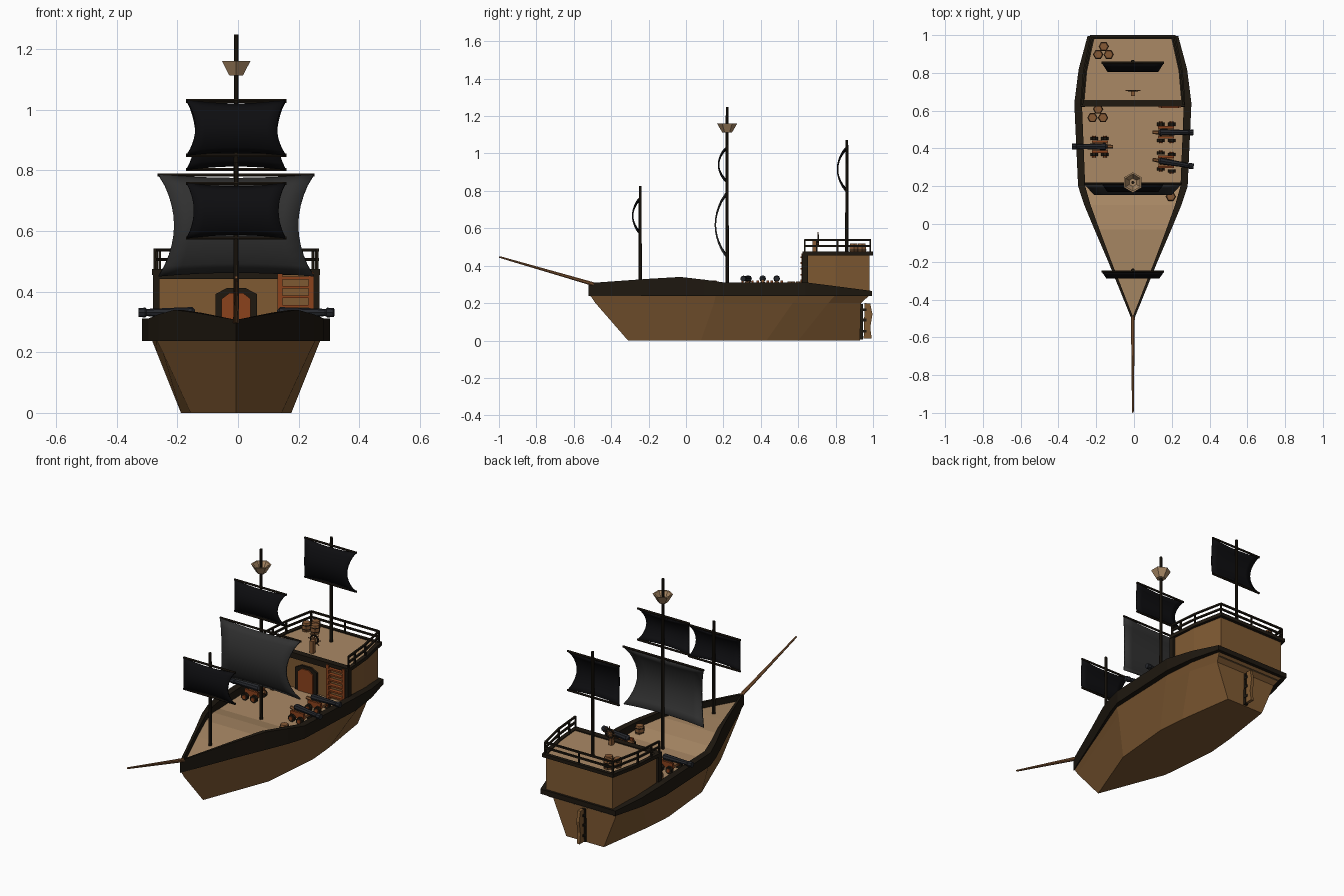
import bpy, bmesh, math
from mathutils import Vector

if "Cube" in bpy.data.objects:
    bpy.data.objects.remove(bpy.data.objects["Cube"])

X0 = -0.006  # centreline of the ship


def mat(name, *rgb):
    m = bpy.data.materials.new(name)
    m.diffuse_color = (*rgb, 1)
    m.use_nodes = True
    m.node_tree.nodes["Principled BSDF"].inputs["Base Color"].default_value = m.diffuse_color
    return m


HULL = mat("hull_wood", 0.21, 0.10, 0.032)
DECK = mat("deck_wood", 0.40, 0.25, 0.13)
DARK = mat("dark_wood", 0.013, 0.009, 0.005)
ORANGE = mat("orange_wood", 0.26, 0.055, 0.012)
BROWN = mat("barrel_wood", 0.24, 0.10, 0.035)
BLACK = mat("black_cloth", 0.004, 0.004, 0.005)
GREY = mat("grey_cloth", 0.03, 0.03, 0.03)
IRON = mat("iron", 0.018, 0.02, 0.025)


def mesh(name, verts, faces, m):
    me = bpy.data.meshes.new(name)
    me.from_pydata([tuple(v) for v in verts], [], faces)
    bm = bmesh.new()
    bm.from_mesh(me)
    bmesh.ops.recalc_face_normals(bm, faces=bm.faces)
    bm.to_mesh(me)
    bm.free()
    me.materials.append(m)
    ob = bpy.data.objects.new(name, me)
    ob.location.x = X0
    bpy.context.collection.objects.link(ob)
    return ob


def loft(name, rings, m, caps=True, loop=False):
    n = len(rings[0])
    faces = []
    for i in range(len(rings) if loop else len(rings) - 1):
        a, b = i * n, (i + 1) % len(rings) * n
        faces += [(a + j, a + (j + 1) % n, b + (j + 1) % n, b + j) for j in range(n)]
    if caps and not loop:
        faces += [tuple(range(n)), tuple(range((len(rings) - 1) * n, len(rings) * n))]
    return mesh(name, [p for r in rings for p in r], faces, m)


def ring(st):
    """Closed outline from half-stations (half width, y, z)."""
    return list(st) + [(-w, y, z) for w, y, z in reversed(st) if w > 0]


def tube(name, path, m, n=6, loop=False, turn=0.0):
    """Loft of circles: path is a list of (point, radius) along one axis."""
    pts = [Vector(p) for p, _ in path]
    d = max((p - pts[0] for p in pts), key=lambda v: v.length).normalized()
    u = d.cross(Vector((0, 1, 0)) if abs(d.y) < 0.8 else Vector((1, 0, 0))).normalized()
    v = d.cross(u)
    ang = [2 * math.pi * k / n + turn for k in range(n)]
    return loft(name, [[p + (u * math.cos(a) + v * math.sin(a)) * r for a in ang]
                       for p, (_, r) in zip(pts, path)], m, loop=loop)


def beam(name, a, b, r, m, n=6, r2=None):
    return tube(name, [(a, r), (b, r if r2 is None else r2)], m, n, turn=math.pi / n)


def box(name, c, s, m):
    x, y, z = (k / 2 for k in s)
    return loft(name, [[(c[0] + i * x, c[1] + j * y, c[2] + k * z)
                        for i, j in ((-1, -1), (1, -1), (1, 1), (-1, 1))] for k in (-1, 1)], m)


# hull
loft("hull", [
    ring([(0, -0.31, 0), (0.15, 0.08, 0), (0.182, 0.43, 0), (0.168, 0.6, 0), (0.12, 0.93, 0)]),
    ring([(0, -0.484, 0.2), (0.242, 0.15, 0.2), (0.262, 0.57, 0.2), (0.25, 0.76, 0.2), (0.2, 0.935, 0.2)]),
    ring([(0, -0.515, 0.245), (0.265, 0.16, 0.245), (0.28, 0.61, 0.245), (0.265, 0.8, 0.245), (0.225, 0.985, 0.245)]),
], HULL)

# bulwark and main deck
RAIL = [(0, -0.52, 0.307), (0.13, -0.2, 0.33), (0.203, -0.03, 0.34), (0.257, 0.1, 0.325),
        (0.29, 0.2, 0.311), (0.31, 0.64, 0.311), (0.287, 0.82, 0.288), (0.24, 0.995, 0.265)]
inner = [(w * 0.87, -0.49 if i == 0 else min(y, 0.97), z) for i, (w, y, z) in enumerate(RAIL)]
loft("bulwark", [ring([(w, y, 0.237) for w, y, z in RAIL]), ring(RAIL), ring(inner),
                 ring([(w, y, 0.237) for w, y, z in inner])], DARK, loop=True)
dv = [(s * max(w, 0.001), y, z - (0.045 if y > 0.15 else 0.035)) for w, y, z in inner for s in (-1, 1)]
mesh("main_deck", dv, [(i, i + 1, i + 3, i + 2) for i in range(0, len(dv) - 2, 2)], DECK)

# stern cabin with dark trim and upper deck
CAB = [(0.262, 0.64), (0.25, 0.8), (0.213, 0.982)]
TRIM = [(0.277, 0.622), (0.277, 0.65), (0.264, 0.81), (0.226, 1.0)]
loft("cabin", [ring([(w, y, z) for w, y in CAB]) for z in (0.25, 0.46)], HULL)
tin = [(w - 0.022, y + dy) for (w, y), dy in zip(TRIM, (0.035, 0.01, 0, -0.02))]
loft("cabin_trim", [ring([(w, y, z) for w, y in p]) for p, z in
                    ((TRIM, 0.455), (TRIM, 0.475), (tin, 0.475), (tin, 0.455))], DARK, loop=True)
loft("upper_deck", [ring([(w, y, z) for w, y in tin]) for z in (0.458, 0.469)], DECK)
box("cabin_front_beam", (-0.06, 0.632, 0.452), (0.40, 0.02, 0.02), DARK)
for s in (-1, 1):
    box("cabin_corner_post", (s * 0.264, 0.636, 0.36), (0.022, 0.032, 0.2), DARK)


# arched door and its frame
def door(name, w, h, y, m):
    out = [(-w, 0.262), (w, 0.262), (w, h - 0.02), (w * 0.45, h), (-w * 0.45, h), (-w, h - 0.02)]
    loft(name, [[(x, yy, z) for x, z in out] for yy in (y, 0.645)], m)


door("door_frame", 0.068, 0.412, 0.628, DARK)
door("door", 0.048, 0.396, 0.622, ORANGE)

# ladder to the upper deck
for x in (0.145, 0.247):
    box("ladder_side", (x, 0.627, 0.365), (0.016, 0.02, 0.2), ORANGE)
for k in range(6):
    box("ladder_rung", (0.196, 0.624, 0.29 + k * 0.031), (0.095, 0.022, 0.009), ORANGE)

# upper deck railing
half = [(0.268, 0.635), (0.252, 0.81), (0.216, 0.985)]
path = half + [(-w, y) for w, y in reversed(half)]
for z in (0.506, 0.538):
    for a, b in zip(path, path[1:]):
        beam("railing_bar", (*a, z), (*b, z), 0.007, DARK, 4)
for x, y in path + [(0.262, 0.70), (-0.262, 0.70), (0, 0.985)]:
    beam("railing_post", (x, y, 0.47), (x, y, 0.54), 0.006, DARK, 4)

# masts, crow's nest and bowsprit
for name, y, z0, z1 in (("fore_mast", -0.245, 0.27, 0.826), ("main_mast", 0.22, 0.25, 1.248),
                        ("mizzen_mast", 0.86, 0.46, 1.072)):
    beam(name, (0, y, z0), (0, y, z1), 0.010, DARK, 8, 0.008)
tube("crows_nest", [((0, 0.22, z), r) for z, r in
                    ((1.113, 0.002), (1.113, 0.026), (1.16, 0.054), (1.16, 0.045), (1.122, 0.022), (1.122, 0.002))],
     DECK, 6, turn=math.pi / 2)
beam("bowsprit", (0, -0.49, 0.3), (0, -0.998, 0.447), 0.011, BROWN, 8, 0.005)


# sails: billowing sheets with drawn-in sides
def sail(name, y, z0, z1, hw, waist, bulge, m, yards):
    nu, nv = 8, 10
    vs = []
    for j in range(nv + 1):
        s = math.sin(math.pi * j / nv) ** 0.8
        for i in range(nu + 1):
            u = 2 * i / nu - 1
            rise = 0.012 * (1 - u * u) * (1 - 2 * j / nv)
            vs.append((u * (hw - (hw - waist) * s), y - 0.008 - bulge * s, z0 + (z1 - z0) * j / nv + rise))
    fs = [(a, a + 1, a + nu + 2, a + nu + 1) for j in range(nv) for a in range(j * (nu + 1), j * (nu + 1) + nu)]
    ob = mesh(name, vs, fs, m)
    ob.data.shade_smooth()
    mod = ob.modifiers.new("thickness", "SOLIDIFY")
    mod.thickness, mod.offset = 0.008, 0
    for z in yards:
        beam(name + "_yard", (-hw - 0.003, y - 0.006, z), (hw + 0.003, y - 0.006, z), 0.006, DARK)


sail("fore_sail", -0.245, 0.577, 0.757, 0.163, 0.14, 0.032, BLACK, (0.577, 0.757))
sail("main_sail", 0.22, 0.452, 0.785, 0.256, 0.205, 0.055, GREY, (0.785,))
sail("main_top_sail", 0.22, 0.85, 1.03, 0.163, 0.135, 0.038, BLACK, (0.85, 1.03))
sail("mizzen_sail", 0.86, 0.803, 1.028, 0.163, 0.135, 0.042, BLACK, (0.803, 1.028))

# steering wheel
box("wheel_stand", (0, 0.69, 0.505), (0.022, 0.025, 0.07), BROWN)
tube("wheel_rim", [((0, y, 0.54), r) for y, r in
                   ((0.702, 0.021), (0.702, 0.028), (0.71, 0.028), (0.71, 0.021))], DARK, 10, loop=True)
for k in range(4):
    a = k * math.pi / 4
    dx, dz = 0.04 * math.cos(a), 0.04 * math.sin(a)
    beam("wheel_spoke", (-dx, 0.706, 0.54 - dz), (dx, 0.706, 0.54 + dz), 0.003, BROWN, 4)

# barrels
for x, y, z in ((-0.154, 0.94, 0.469), (-0.184, 0.897, 0.469), (-0.128, 0.897, 0.469), (-0.184, 0.608, 0.266),
                (-0.214, 0.563, 0.266), (-0.158, 0.563, 0.266), (0.201, 0.145, 0.27)):
    tube("barrel", [((x, y, z + h), r) for h, r in ((0, 0.022), (0.016, 0.027), (0.034, 0.027), (0.05, 0.022))], BROWN)
    for h in (0.012, 0.034):
        tube("barrel_hoop", [((x, y, z + h), 0.0275), ((x, y, z + h + 0.005), 0.0275)], DARK)

# cannons on wheeled carriages
for s, y, lean in ((-1, 0.41, 0), (1, 0.485, 0), (1, 0.325, -0.02)):
    def at(t, z, w=0.0):
        return (s * t, y + w + lean * (t - 0.2) / 0.12, z)
    tube("cannon_barrel", [(at(t, 0.331), r) for t, r in
                           ((0.135, 0.008), (0.145, 0.018), (0.2, 0.016), (0.295, 0.012), (0.3, 0.016), (0.322, 0.015))], IRON, 8)
    beam("cannon_tail", at(0.105, 0.318), at(0.19, 0.308), 0.009, BROWN, 6, 0.014)
    for w in (-0.027, 0.027):
        box("carriage_side", at(0.175, 0.305, w), (0.085, 0.012, 0.034), ORANGE)
        for t in (0.148, 0.205):
            a, b, c = (at(t, 0.286, w * k) for k in (1.3, 1.9, 2.1))
            beam("carriage_wheel", a, b, 0.021, DARK, 8)
            beam("wheel_hub", a, c, 0.011, ORANGE, 8)
    box("carriage_bed", at(0.175, 0.295), (0.08, 0.05, 0.014), BROWN)

# rudder and its hinges
prof = [(0.95, 0.01), (0.993, 0.01), (0.985, 0.07), (0.997, 0.14), (0.985, 0.198), (0.955, 0.2)]
loft("rudder", [[(x, y, z) for y, z in prof] for x in (-0.009, 0.009)], HULL)
box("rudder_post", (0, 0.938, 0.1), (0.02, 0.016, 0.19), DARK)
for z in (0.05, 0.11, 0.165):
    box("rudder_hinge", (0, 0.952, z), (0.026, 0.025, 0.014), DARK)
